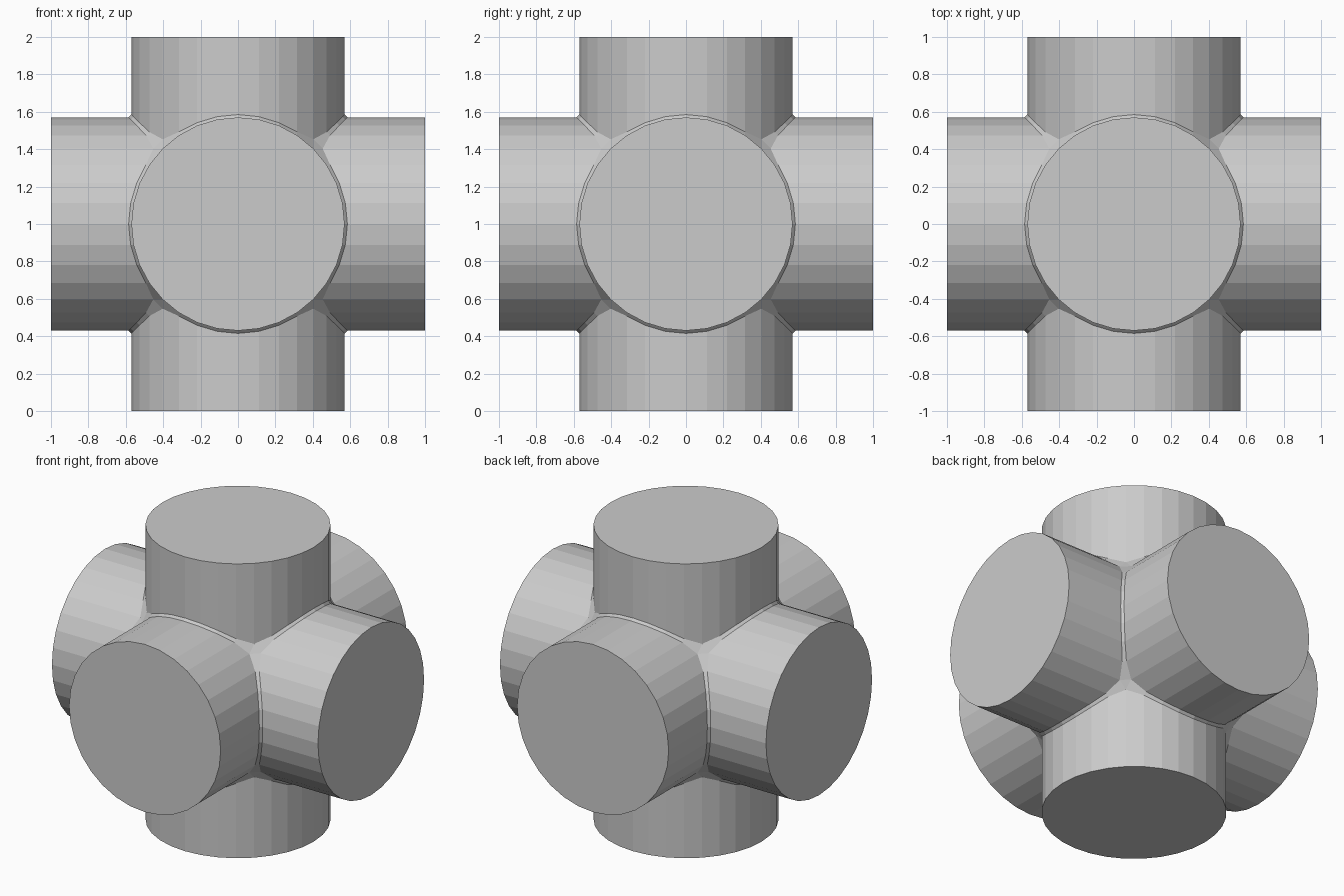
import bpy
import bmesh
from math import sin, cos, pi
from mathutils import Vector

RADIUS = 0.57
SIDES = 32
STEP = 2 * pi / SIDES
EIGHTH = SIDES // 8

cube = bpy.data.objects.get("Cube")
if cube:
    bpy.data.objects.remove(cube, do_unlink=True)

bm = bmesh.new()


def face(points):
    bm.faces.new([bm.verts.new(p) for p in points])


def point(axes, values):
    p = Vector((0, 0, 1))
    for axis, value in zip(axes, values):
        p[axis] += value
    return p


def seam(y, z):
    """Distance along an arm where it meets the chamfer strip."""
    wide, narrow = max(abs(y), abs(z)), min(abs(y), abs(z))
    return wide + 0.015 + 0.035 * (narrow / wide) ** 6


# Six arms: faceted tube walls and flat end caps
for a in range(3):
    axes = (a, (a + 1) % 3, (a + 2) % 3)
    ring = [(RADIUS * cos(i * STEP), RADIUS * sin(i * STEP)) for i in range(SIDES)]
    for s in (-1, 1):
        outer = [point(axes, (s, y, z)) for y, z in ring]
        inner = [point(axes, (s * seam(y, z), y, z)) for y, z in ring]
        for i in range(SIDES):
            j = (i + 1) % SIDES
            face((outer[i], outer[j], inner[j], inner[i]))
        face(outer)

# Twelve narrow chamfer strips along the creases between neighbouring arms
for a in range(3):
    b, c = (a + 1) % 3, (a + 2) % 3
    for sa in (-1, 1):
        for sb in (-1, 1):
            rows = []
            for k in range(-EIGHTH, EIGHTH + 1):
                h, w = RADIUS * cos(k * STEP), RADIUS * sin(k * STEP)
                e = seam(h, w)
                rows.append((point((a, b, c), (sa * e, sb * h, w)),
                             point((a, b, c), (sa * h, sb * e, w))))
            for (p, q), (r, t) in zip(rows, rows[1:]):
                face((p, q, t, r))

# Eight small triangles where three arms meet
h = RADIUS * cos(pi / 4)
e = seam(h, h)
for sx in (-1, 1):
    for sy in (-1, 1):
        for sz in (-1, 1):
            face([point((0, 1, 2), (sx * x, sy * y, sz * z))
                  for x, y, z in ((e, h, h), (h, e, h), (h, h, e))])

bmesh.ops.remove_doubles(bm, verts=bm.verts, dist=0.0005)
bmesh.ops.recalc_face_normals(bm, faces=bm.faces)

mesh = bpy.data.meshes.new("six_way_connector")
bm.to_mesh(mesh)
bm.free()
connector = bpy.data.objects.new("six_way_connector", mesh)
bpy.context.collection.objects.link(connector)
